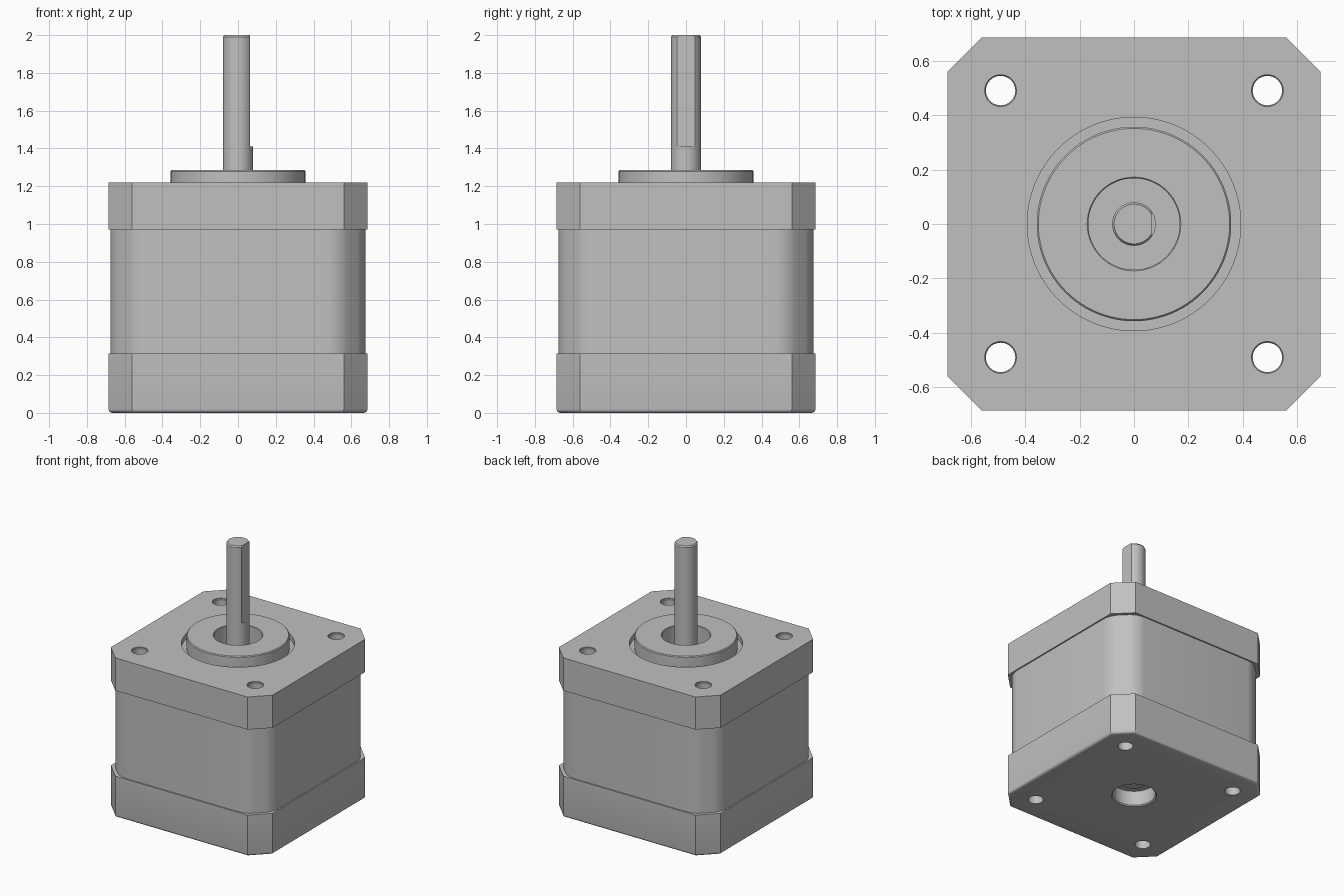
import bpy, bmesh, math

cube = bpy.data.objects.get("Cube")
if cube:
    bpy.data.objects.remove(cube, do_unlink=True)

metal = bpy.data.materials.new("grey metal")
metal.use_nodes = True
GREY = (0.53, 0.53, 0.53, 1)
metal.diffuse_color = GREY
metal.node_tree.nodes["Principled BSDF"].inputs["Base Color"].default_value = GREY


def finish(bm, name):
    bmesh.ops.recalc_face_normals(bm, faces=bm.faces)
    mesh = bpy.data.meshes.new(name)
    bm.to_mesh(mesh)
    bm.free()
    mesh.materials.append(metal)
    obj = bpy.data.objects.new(name, mesh)
    bpy.context.collection.objects.link(obj)
    return obj


def lathe(name, profile, ring=False, x=0, y=0, steps=64):
    """Turn (radius, z) points round a vertical axis; a ring closes on itself."""
    bm = bmesh.new()
    loops = []
    for r, z in profile:
        angles = [2 * math.pi * i / steps for i in range(steps)]
        loops.append([bm.verts.new((x + r * math.cos(a), y + r * math.sin(a), z)) for a in angles])
    pairs = list(zip(loops, loops[1:]))
    if ring:
        pairs.append((loops[-1], loops[0]))
    else:
        bm.faces.new(loops[0])
        bm.faces.new(loops[-1])
    for low, high in pairs:
        for i in range(steps):
            j = (i + 1) % steps
            bm.faces.new((low[i], low[j], high[j], high[i]))
    return finish(bm, name)


def block(name, half, cut, z0, z1, blend=0, base_round=0):
    """Square block with cut corners, optionally blended corners or a rounded base."""
    bm = bmesh.new()
    e = half - cut
    outline = [(half, -e), (half, e), (e, half), (-e, half),
               (-half, e), (-half, -e), (-e, -half), (e, -half)]
    base = bm.faces.new([bm.verts.new((x, y, z0)) for x, y in outline])
    top = bmesh.ops.extrude_face_region(bm, geom=[base])["geom"]
    bmesh.ops.translate(bm, vec=(0, 0, z1 - z0),
                        verts=[v for v in top if isinstance(v, bmesh.types.BMVert)])
    upright = [ed for ed in bm.edges if abs(ed.verts[0].co.z - ed.verts[1].co.z) > 0.01]
    low = [ed for ed in bm.edges if all(v.co.z < z0 + 0.001 for v in ed.verts)]
    bmesh.ops.recalc_face_normals(bm, faces=bm.faces)
    if blend:
        bmesh.ops.bevel(bm, geom=upright, offset=blend, segments=6, profile=0.5, affect='EDGES')
    if base_round:
        bmesh.ops.bevel(bm, geom=low, offset=base_round, segments=4, profile=0.5, affect='EDGES')
    return finish(bm, name)


def carve(obj, cutters):
    """Subtract the cutters and bake the result."""
    for cutter in cutters:
        mod = obj.modifiers.new("cut", 'BOOLEAN')
        mod.operation, mod.solver, mod.object = 'DIFFERENCE', 'EXACT', cutter
    bpy.context.view_layer.update()
    graph = bpy.context.evaluated_depsgraph_get()
    baked = bpy.data.meshes.new_from_object(obj.evaluated_get(graph))
    obj.modifiers.clear()
    obj.data = baked


# Housing: rear cap, laminated core and front cap
rear_cap = block("rear_cap", 0.685, 0.125, 0, 0.315, base_round=0.02)
core = block("core", 0.675, 0.14, 0.315, 0.97, blend=0.06)
front_cap = block("front_cap", 0.685, 0.125, 0.97, 1.22)

# Through holes with a small countersink at the front
HOLE, SINK = 0.054, 0.058
holes = [lathe("hole_cutter", [(HOLE, -0.1), (HOLE, 1.21), (SINK, 1.214), (SINK, 1.4)],
               x=sx * 0.49, y=sy * 0.49, steps=40)
         for sx in (-1, 1) for sy in (-1, 1)]

# Groove round the pilot boss, front bore and rear bearing recess
groove = lathe("groove_cutter", [(0.392, 1.18), (0.392, 1.4)], steps=96)
bore = lathe("bore_cutter", [(0.168, 1.115), (0.168, 1.4)])
recess = lathe("recess_cutter", [(0.15, 0.12), (0.15, 0.008), (0.158, 0), (0.158, -0.1)])

carve(rear_cap, holes + [recess])
carve(core, holes)
carve(front_cap, holes + [groove, bore])
for cutter in holes + [groove, bore, recess]:
    bpy.data.objects.remove(cutter, do_unlink=True)

# Pilot boss with softened rims
boss = lathe("pilot_boss", [(0.168, 1.18), (0.357, 1.18), (0.357, 1.279), (0.351, 1.285),
                            (0.172, 1.285), (0.168, 1.281)], ring=True, steps=96)

# Shaft with a flat on its +x side
shaft = lathe("shaft", [(0.08, 0.1), (0.08, 1.99), (0.073, 2)])
bm = bmesh.new()
bmesh.ops.create_cube(bm, size=1)
bmesh.ops.translate(bm, verts=bm.verts, vec=(0.564, 0, 1.91))
flat = finish(bm, "flat_cutter")
carve(shaft, [flat])
bpy.data.objects.remove(flat, do_unlink=True)

# Smooth the rounded surfaces, keep edges sharp
bpy.ops.object.select_all(action='DESELECT')
for obj in (rear_cap, core, front_cap, boss, shaft):
    obj.select_set(True)
bpy.context.view_layer.objects.active = core
bpy.ops.object.shade_smooth_by_angle(angle=math.radians(30))
